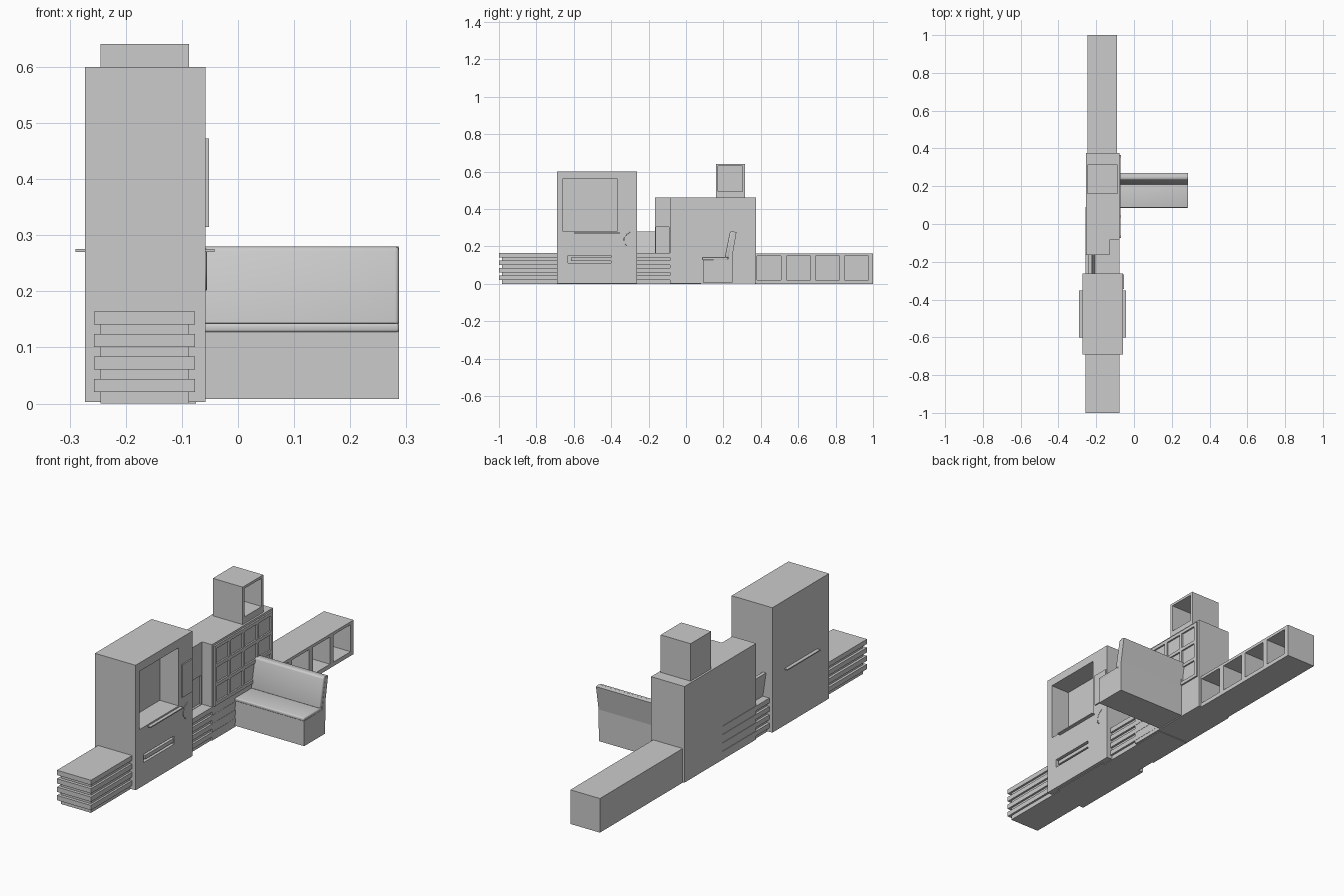
import bpy, bmesh
from mathutils import Vector

if "Cube" in bpy.data.objects:
    bpy.data.objects.remove(bpy.data.objects["Cube"])


def boxes_mesh(name, ranges):
    """One mesh made of axis-aligned boxes given as (x0, x1, y0, y1, z0, z1)."""
    bm = bmesh.new()
    for x0, x1, y0, y1, z0, z1 in ranges:
        for v in bmesh.ops.create_cube(bm, size=1)["verts"]:
            v.co = Vector(((x0 + x1) / 2 + v.co.x * (x1 - x0),
                           (y0 + y1) / 2 + v.co.y * (y1 - y0),
                           (z0 + z1) / 2 + v.co.z * (z1 - z0)))
    return finish(name, bm)


def finish(name, bm):
    bmesh.ops.recalc_face_normals(bm, faces=bm.faces)
    me = bpy.data.meshes.new(name)
    bm.to_mesh(me)
    bm.free()
    ob = bpy.data.objects.new(name, me)
    bpy.context.collection.objects.link(ob)
    return ob


def extrude_x(name, profile, x0, x1):
    """Extrude a (y, z) profile along x."""
    bm = bmesh.new()
    f = bm.faces.new([bm.verts.new((x0, y, z)) for y, z in profile])
    ext = bmesh.ops.extrude_face_region(bm, geom=[f])["geom"]
    for v in ext:
        if isinstance(v, bmesh.types.BMVert):
            v.co.x = x1
    return finish(name, bm)


def carve(ob, ranges):
    """Cut box recesses out of an object."""
    cutter = boxes_mesh(ob.name + "_cutter", ranges)
    cutter.hide_render = True
    mod = ob.modifiers.new("recess", 'BOOLEAN')
    mod.operation, mod.solver, mod.object = 'DIFFERENCE', 'EXACT', cutter
    bpy.context.view_layer.objects.active = ob
    bpy.ops.object.modifier_apply(modifier=mod.name)
    bpy.data.objects.remove(cutter)


def round_edges(ob, width):
    mod = ob.modifiers.new("round", 'BEVEL')
    mod.width, mod.segments = width, 3
    bpy.ops.object.select_all(action='DESELECT')
    ob.select_set(True)
    bpy.context.view_layer.objects.active = ob
    bpy.ops.object.modifier_apply(modifier=mod.name)
    bpy.ops.object.shade_smooth_by_angle()


# Low slatted plinth running under tower and cabinet
boxes_mesh("plinth_core", [(-0.245, -0.087, -0.985, 0.08, 0, 0.15)])
for i in range(4):
    z = 0.021 + 0.04 * i
    boxes_mesh(f"plinth_slat_{i + 1}", [(-0.257, -0.077, -1, 0.09, z, z + 0.023)])

# Tall tower with display window and slot
tower = boxes_mesh("tower", [(-0.273, -0.058, -0.69, -0.262, 0.003, 0.60)])
carve(tower, [(-0.158, 0, -0.66, -0.365, 0.282, 0.56),
              (-0.083, 0, -0.63, -0.40, 0.112, 0.152)])
boxes_mesh("tower_foot", [(-0.245, -0.075, -0.635, -0.315, 0, 0.004)])
boxes_mesh("tower_slot_bar", [(-0.085, -0.06, -0.615, -0.40, 0.122, 0.140)])
boxes_mesh("tower_tray", [(-0.29, -0.042, -0.60, -0.353, 0.270, 0.275)])
boxes_mesh("tower_keypad", [(-0.06, -0.052, -0.345, -0.268, 0.315, 0.472)])

# Thin hanging cord beside the tray
curve = bpy.data.curves.new("cord", 'CURVE')
curve.dimensions, curve.bevel_depth, curve.bevel_resolution = '3D', 0.002, 1
spline = curve.splines.new('POLY')
path = [(-0.30, 0.275), (-0.32, 0.262), (-0.332, 0.24), (-0.33, 0.22), (-0.315, 0.203)]
spline.points.add(len(path) - 1)
for p, (y, z) in zip(spline.points, path):
    p.co = (-0.0575, y, z, 1)
bpy.context.collection.objects.link(bpy.data.objects.new("cord", curve))

# Slanted backrest over the slats and the set-back cabinet side
rest = boxes_mesh("slat_backrest", [(-0.222, -0.205, -0.262, -0.16, 0.16, 0.28)])
for v in rest.data.vertices:
    if v.co.z > 0.2:
        v.co.x -= 0.018
side = boxes_mesh("cabinet_side", [(-0.255, -0.13, -0.165, -0.08, 0.003, 0.462)])
carve(side, [(-0.14, 0, -0.16, -0.092, 0.166, 0.305)])

# Main cabinet with a pigeonhole rack
boxes_mesh("cabinet", [(-0.255, -0.078, -0.085, 0.375, 0.003, 0.462)])
bars = []
y0, y1, z0, z1, t = -0.075, 0.365, 0.165, 0.452, 0.016
for i in range(5):
    y = y0 + (y1 - y0 - t) * i / 4
    bars.append((-0.08, -0.07, y, y + t, z0, z1))
for i in range(4):
    z = z0 + (z1 - z0 - t) * i / 3
    bars.append((-0.08, -0.0705, y0, y1, z, z + t))
boxes_mesh("rack_frame", bars)

# Open cube on top of the cabinet
cube = boxes_mesh("top_cube", [(-0.245, -0.087, 0.16, 0.315, 0.461, 0.641)])
carve(cube, [(-0.232, 0, 0.172, 0.303, 0.494, 0.629)])

# Low shelf with four cubbies
shelf = boxes_mesh("low_shelf", [(-0.245, -0.089, 0.37, 1.0, 0, 0.163)])
carve(shelf, [(-0.235, 0, 0.38 + 0.156 * i, 0.509 + 0.156 * i, 0.020, 0.149)
              for i in range(4)])

# Upholstered bench: base with leaning back, plus cushions
extrude_x("bench_base", [(0.09, 0.008), (0.248, 0.008), (0.25, 0.16), (0.27, 0.277),
                         (0.25, 0.28), (0.225, 0.13), (0.09, 0.128)], -0.078, 0.287)
seat = extrude_x("bench_seat_cushion", [(0.086, 0.127), (0.225, 0.127), (0.225, 0.143),
                                        (0.086, 0.143)], -0.078, 0.287)
round_edges(seat, 0.005)
back = extrude_x("bench_back_cushion", [(0.207, 0.14), (0.23, 0.14), (0.256, 0.281),
                                        (0.235, 0.279)], -0.078, 0.287)
round_edges(back, 0.007)
